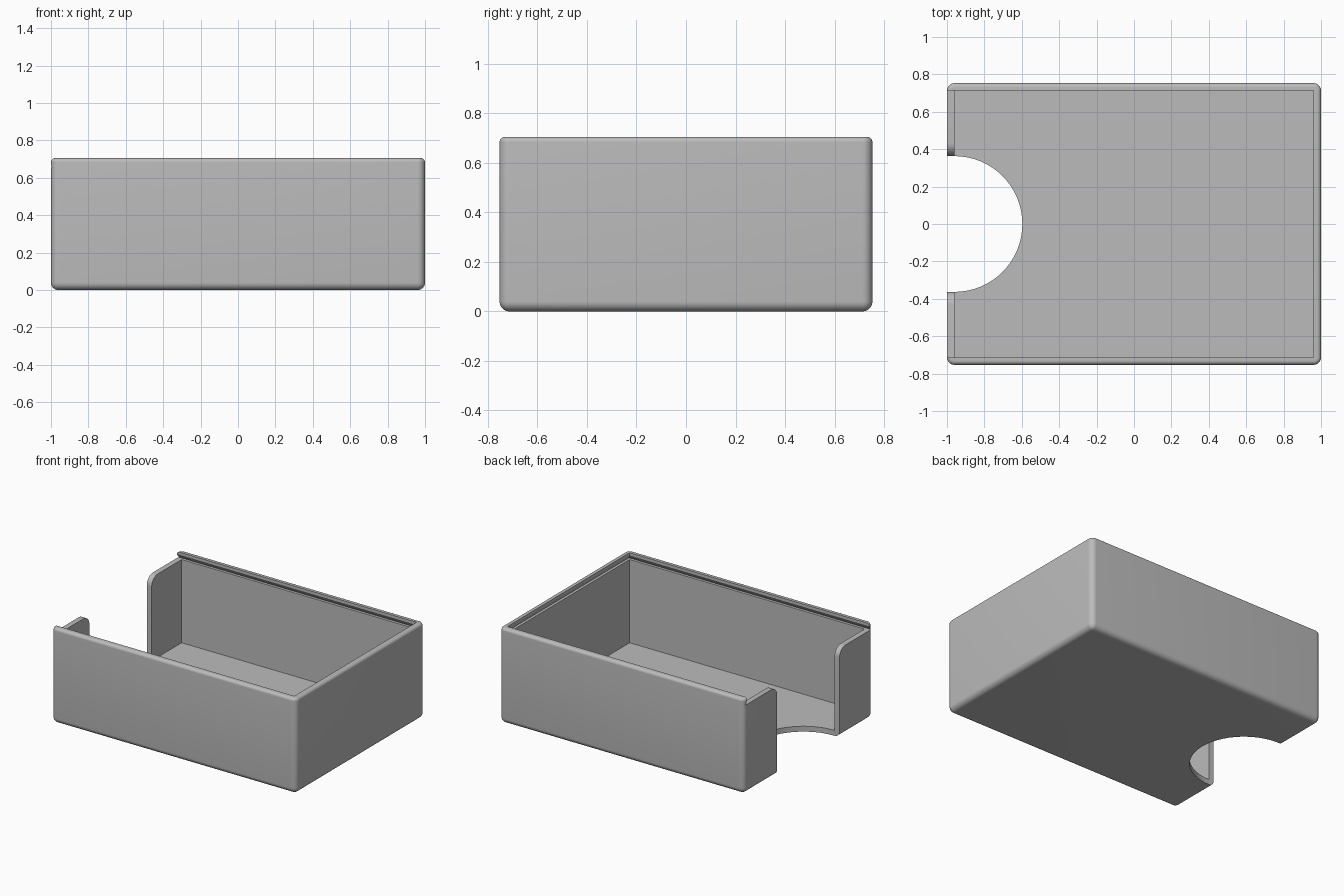
import bpy, bmesh, math

cube = bpy.data.objects.get("Cube")
if cube:
    bpy.data.objects.remove(cube)

HALF_X, HALF_Y, HEIGHT = 1.0, 0.753, 0.705
WALL, ROUND, RIM = 0.04, 0.04, 0.022
LEDGE, LIP = 0.655, 0.685          # slot for a sliding lid
THUMB_R, FILLET = 0.363, 0.07

grey = bpy.data.materials.new("plain grey")
grey.use_nodes = True
grey.diffuse_color = (0.5, 0.5, 0.5, 1)
grey.node_tree.nodes["Principled BSDF"].inputs["Base Color"].default_value = (0.5, 0.5, 0.5, 1)


def loft(name, rings):
    """Closed solid through rings with equal numbers of points."""
    bm = bmesh.new()
    loops = [[bm.verts.new(p) for p in ring] for ring in rings]
    for a, b in zip(loops, loops[1:]):
        for i in range(len(a)):
            j = (i + 1) % len(a)
            bm.faces.new((a[i], a[j], b[j], b[i]))
    bm.faces.new(loops[0][::-1])
    bm.faces.new(loops[-1])
    bmesh.ops.recalc_face_normals(bm, faces=bm.faces)
    mesh = bpy.data.meshes.new(name)
    bm.to_mesh(mesh)
    bm.free()
    mesh.materials.append(grey)
    ob = bpy.data.objects.new(name, mesh)
    bpy.context.collection.objects.link(ob)
    return ob


def rect(x0, x1, y, z):
    return [(x0, -y, z), (x1, -y, z), (x1, y, z), (x0, y, z)]


def rounded_rect(inset, z, steps=8):
    """Outline of the box at one height, with rounded corners."""
    r = max(ROUND - inset, 0.001)
    cx, cy = HALF_X - inset - r, HALF_Y - inset - r
    pts = []
    for k, (sx, sy) in enumerate([(1, 1), (-1, 1), (-1, -1), (1, -1)]):
        for s in range(steps + 1):
            a = (k + s / steps) * math.pi / 2
            pts.append((sx * cx + r * math.cos(a), sy * cy + r * math.sin(a), z))
    return pts


# Outer shell: rounded bottom, straight sides, softly rounded rim
quarter = [i / 8 * math.pi / 2 for i in range(9)]
shell = [rounded_rect(ROUND * (1 - math.sin(a)), ROUND * (1 - math.cos(a))) for a in quarter]
shell += [rounded_rect(RIM * (1 - math.cos(a)), HEIGHT - RIM * (1 - math.sin(a))) for a in quarter]
box = loft("box_body", shell)

# Cavity
ix, iy = HALF_X - WALL, HALF_Y - WALL
cavity = loft("cavity_cutter", [rect(-ix, ix, iy, WALL), rect(-ix, ix, iy, LEDGE + 0.01)])

# Dovetail lid slot, open at the notched end
slot = loft("lid_slot_cutter", [rect(-1.2, ix + 0.02, iy + 0.02, LEDGE),
                                rect(-1.2, ix, iy, LIP), rect(-1.2, ix, iy, 0.8)])

# Finger notch through the end wall, flaring into rounded upper corners
side = [(THUMB_R, -0.1)]
side += [(THUMB_R + FILLET * (1 - math.cos(a)), LEDGE - FILLET * (1 - math.sin(a))) for a in quarter]
side += [(THUMB_R + FILLET, 0.8)]
outline = side + [(-y, z) for y, z in reversed(side)]
notch = loft("wall_notch_cutter", [[(x, y, z) for y, z in outline] for x in (-1.2, -ix)])

# Round finger notch in the floor
arc = [i / 64 * 2 * math.pi for i in range(64)]
thumb = loft("floor_notch_cutter", [[(-ix + THUMB_R * math.cos(a), THUMB_R * math.sin(a), z)
                                     for a in arc] for z in (-0.1, 0.3)])

bpy.ops.object.select_all(action="DESELECT")
bpy.context.view_layer.objects.active = box
box.select_set(True)
for cutter in (cavity, slot, notch, thumb):
    cutter.hide_render = True
    mod = box.modifiers.new(cutter.name, "BOOLEAN")
    mod.operation, mod.solver, mod.object = "DIFFERENCE", "EXACT", cutter
    bpy.ops.object.modifier_apply(modifier=mod.name)
    bpy.data.objects.remove(cutter)
bpy.ops.object.shade_smooth_by_angle(angle=math.radians(30))
